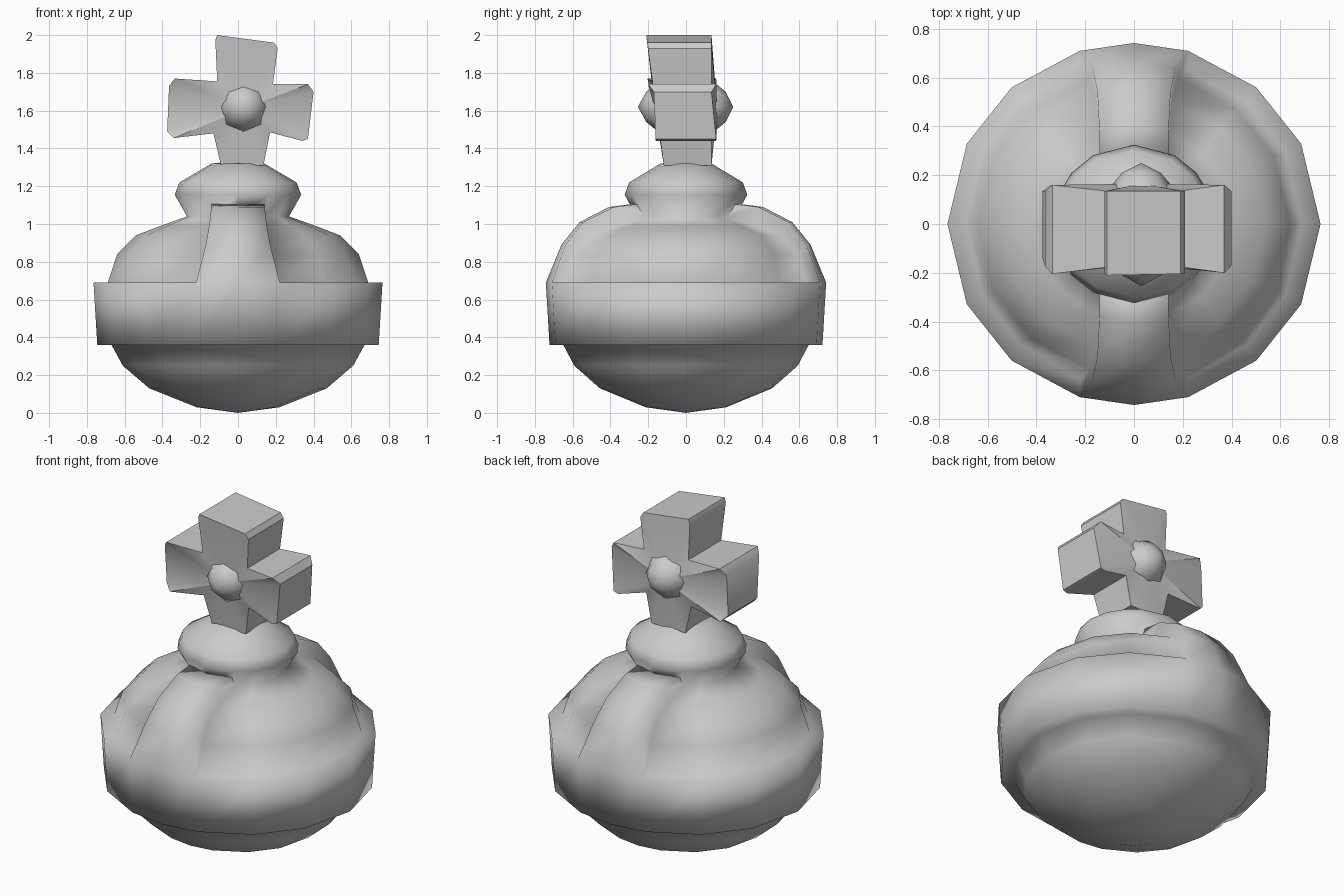
import bpy, bmesh, math
from mathutils import Vector

if "Cube" in bpy.data.objects:
    bpy.data.objects.remove(bpy.data.objects["Cube"])

grey = bpy.data.materials.new("plain grey")
grey.use_nodes = True
grey.diffuse_color = (0.6, 0.6, 0.6, 1)
grey.node_tree.nodes["Principled BSDF"].inputs["Base Color"].default_value = (0.6, 0.6, 0.6, 1)


def finish(bm, name, angle):
    bmesh.ops.recalc_face_normals(bm, faces=bm.faces)
    mesh = bpy.data.meshes.new(name)
    bm.to_mesh(mesh)
    bm.free()
    obj = bpy.data.objects.new(name, mesh)
    bpy.context.collection.objects.link(obj)
    mesh.materials.append(grey)
    bpy.ops.object.select_all(action="DESELECT")
    obj.select_set(True)
    bpy.context.view_layer.objects.active = obj
    bpy.ops.object.shade_smooth_by_angle(angle=math.radians(angle))
    return obj


# Orb: sixteen-sided rings; w is the half width of the front and back straps
SIDES, SQUASH = 16, 0.97
bm = bmesh.new()


def ring(r, z, w):
    b = math.acos(w / r)
    half = [0, 0.36 * b, 0.67 * b, b, math.pi / 2]
    half += [math.pi - a for a in half[3:0:-1]]
    angles = half + [a + math.pi for a in half]
    return [bm.verts.new((r * math.cos(a), SQUASH * r * math.sin(a), z)) for a in angles]


def bridge(low, high, columns):
    for i in columns:
        j = (i + 1) % SIDES
        bm.faces.new((low[i], low[j], high[j], high[i]))


def cap(loop, z):
    tip = bm.verts.new((0, 0, z))
    for i in range(SIDES):
        bm.faces.new((loop[i], loop[(i + 1) % SIDES], tip))


ALL = range(SIDES)
STRAP = (3, 4, 11, 12)
OPEN = [i for i in ALL if i not in STRAP]

bowl = [ring(r, z, 0.29 * r) for r, z in
        [(0.22, 0.03), (0.47, 0.13), (0.61, 0.25), (0.67, 0.36), (0.745, 0.36), (0.765, 0.69)]]
dome = [ring(*p) for p in
        [(0.69, 0.69, 0.22), (0.64, 0.84, 0.18), (0.54, 0.94, 0.155), (0.41, 0.99, 0.145), (0.27, 1.04, 0.14)]]
strap = [bowl[-1]] + [ring(*p) for p in
                      [(0.68, 0.89, 0.17), (0.58, 1.01, 0.15), (0.42, 1.09, 0.142), (0.3, 1.105, 0.14)]]
knob = [dome[-1]] + [ring(r, z, 0.5 * r) for r, z in [(0.335, 1.155), (0.31, 1.22), (0.14, 1.32)]]

cap(bowl[0], 0)
cap(knob[-1], 1.335)
bridge(bowl[-1], dome[0], OPEN)
bridge(strap[-1], dome[-1], STRAP)
for rings, columns in ((bowl, ALL), (dome, OPEN), (strap, STRAP), (knob, ALL)):
    for low, high in zip(rings, rings[1:]):
        bridge(low, high, columns)

# Strap side walls
for c in (3, 5, 11, 13):
    bm.faces.new((strap[0][c], strap[1][c], dome[1][c], dome[0][c]))
    for k in range(1, 4):
        bm.faces.new((strap[k][c], strap[k + 1][c], dome[k + 1][c], dome[k][c]))
bmesh.ops.delete(bm, geom=[v for v in bm.verts if not v.link_faces], context="VERTS")
finish(bm, "orb", 180)

# Cross: slightly crooked outline, deeper towards the top
outline = [(-0.12, 1.975), (-0.11, 2.0), (0.19, 1.96), (0.21, 1.93), (0.185, 1.74),
           (0.37, 1.74), (0.4, 1.70), (0.37, 1.45), (0.34, 1.44), (0.17, 1.485),
           (0.135, 1.31), (-0.09, 1.31), (-0.13, 1.48), (-0.34, 1.455), (-0.375, 1.49),
           (-0.365, 1.73), (-0.335, 1.77), (-0.11, 1.755)]
bm = bmesh.new()
loops = []
for side in (-1, 1):
    loop = []
    for x, z in outline:
        depth = 0.12 + (0.135 * (z - 1.33) if side < 0 else 0.015)
        if 0.3 < abs(x - 0.02) < 0.37:
            depth += 0.025
        loop.append(bm.verts.new((x, side * depth, z)))
    centre = bm.verts.new((0.03, side * 0.165, 1.61))
    for a, b in zip(loop, loop[1:] + loop[:1]):
        bm.faces.new((a, b, centre))
    loops.append(loop)
front, back = loops
for i in range(len(front)):
    j = (i + 1) % len(front)
    bm.faces.new((front[i], front[j], back[j], back[i]))
finish(bm, "cross", 40)

# Boss: a pointed stud through the middle of the cross
bm = bmesh.new()
profile = [(0, -0.255), (0.08, -0.21), (0.13, -0.15), (0.13, 0.15), (0.08, 0.21), (0, 0.25)]
verts = [bm.verts.new((r, y, 0)) for r, y in profile]
edges = [bm.edges.new(pair) for pair in zip(verts, verts[1:])]
bmesh.ops.spin(bm, geom=verts + edges, cent=(0, 0, 0), axis=(0, 1, 0),
               angle=2 * math.pi, steps=8)
bmesh.ops.remove_doubles(bm, verts=bm.verts, dist=0.001)
bmesh.ops.translate(bm, verts=bm.verts, vec=Vector((0.03, 0, 1.62)))
finish(bm, "boss", 80)
